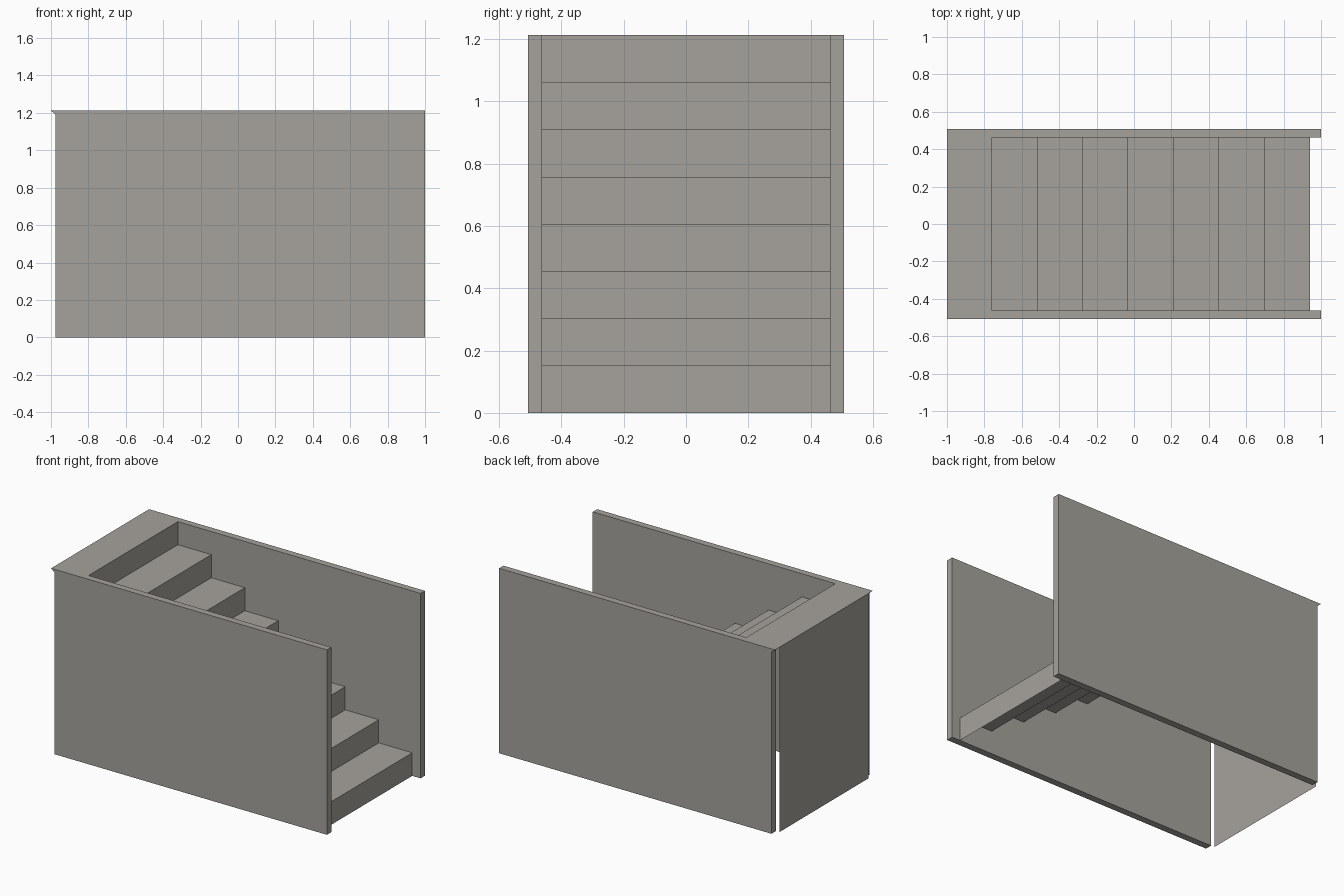
import bpy

# Remove the default cube
cube = bpy.data.objects.get("Cube")
if cube:
    bpy.data.objects.remove(cube, do_unlink=True)

STEPS = 8
HEIGHT = 1.212
RISE = HEIGHT / STEPS
FIRST_X, TOP_X = 0.94, -0.76
GOING = (FIRST_X - TOP_X) / (STEPS - 1)
INNER, OUTER = 0.462, 0.507

# Single concrete colour
concrete = bpy.data.materials.new("warm grey concrete")
concrete.use_nodes = True
colour = (0.38, 0.365, 0.335, 1)
concrete.diffuse_color = colour
concrete.node_tree.nodes["Principled BSDF"].inputs["Base Color"].default_value = colour


def extrude_profile(name, profile, y0, y1, solid):
    """Sweep an (x, z) profile along y, as a closed solid or an open sheet."""
    n = len(profile)
    verts = [(x, y, z) for y in (y0, y1) for x, z in profile]
    spans = n if solid else n - 1
    faces = [(i, i + n, (i + 1) % n + n, (i + 1) % n) for i in range(spans)]
    if solid:
        faces += [tuple(range(n)), tuple(reversed(range(n, 2 * n)))]
    mesh = bpy.data.meshes.new(name)
    mesh.from_pydata(verts, [], faces)
    mesh.materials.append(concrete)
    obj = bpy.data.objects.new(name, mesh)
    bpy.context.collection.objects.link(obj)
    return obj


# Stair sheet: risers and treads, the landing, then the panel down the far end
stair = []
for i in range(STEPS):
    x = FIRST_X - i * GOING
    stair += [(x, i * RISE), (x, (i + 1) * RISE)]
stair += [(-1, HEIGHT), (-1, 0)]
extrude_profile("stair_flight", stair, -INNER, INNER, False)

# Side walls with a small bevelled lip under the landing
wall = [(1, 0), (1, HEIGHT), (-1, HEIGHT), (-0.975, 1.19), (-0.975, 0)]
extrude_profile("right_wall", wall, -OUTER, -INNER, True)
extrude_profile("left_wall", wall, INNER, OUTER, True)
